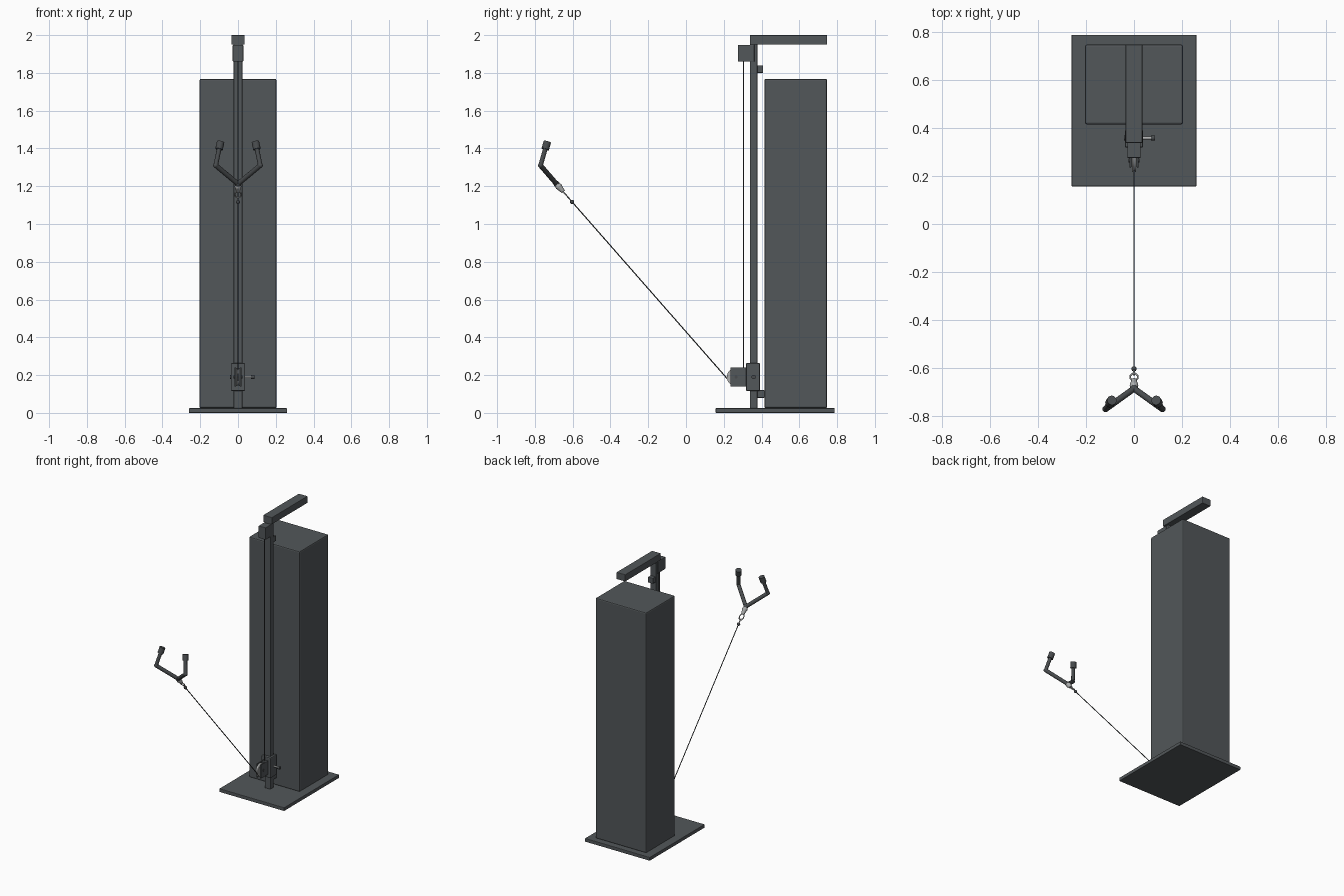
import bpy, math
from mathutils import Vector

if "Cube" in bpy.data.objects:
    bpy.data.objects.remove(bpy.data.objects["Cube"])


def material(name, rgb):
    m = bpy.data.materials.new(name)
    m.diffuse_color = (*rgb, 1)
    m.use_nodes = True
    m.node_tree.nodes["Principled BSDF"].inputs["Base Color"].default_value = m.diffuse_color
    return m


SLATE = material("slate_grey", (0.085, 0.095, 0.101))
DARK = material("dark_grey", (0.065, 0.071, 0.075))
STEEL = material("light_steel", (0.42, 0.43, 0.43))


def box(name, x, y, z, mat=SLATE, bevel=0.003):
    """Box from three (low, high) ranges."""
    bpy.ops.mesh.primitive_cube_add(size=1, location=[(a + b) / 2 for a, b in (x, y, z)])
    o = bpy.context.object
    o.name = name
    o.scale = [b - a for a, b in (x, y, z)]
    bpy.ops.object.transform_apply(location=False, rotation=False, scale=True)
    o.data.materials.append(mat)
    if bevel:
        m = o.modifiers.new("soft_edges", 'BEVEL')
        m.width, m.segments = bevel, 2
    return o


def rod(name, a, b, r1, mat=SLATE, r2=None, sides=20):
    """Cylinder or taper running from a to b."""
    a, b = Vector(a), Vector(b)
    bpy.ops.mesh.primitive_cone_add(vertices=sides, radius1=r1, radius2=r1 if r2 is None else r2,
                                    depth=(b - a).length, location=(a + b) / 2)
    o = bpy.context.object
    o.name = name
    o.rotation_euler = (b - a).to_track_quat('Z', 'Y').to_euler()
    o.data.materials.append(mat)
    bpy.ops.object.shade_smooth_by_angle(angle=math.radians(40))
    return o


def ball(name, p, r, mat=SLATE):
    bpy.ops.mesh.primitive_uv_sphere_add(segments=20, ring_count=12, radius=r, location=p)
    o = bpy.context.object
    o.name = name
    o.data.materials.append(mat)
    bpy.ops.object.shade_smooth()
    return o


# Base plate and weight tower
box("base_plate", (-.26, .26), (.157, .787), (0, .025))
box("weight_tower", (-.204, .204), (.415, .747), (.025, 1.768), bevel=.008)

# Column, top arm and standoffs
box("column", (-.023, .023), (.338, .378), (.025, 1.96))
box("top_arm", (-.035, .035), (.338, .747), (1.95, 2.0))
box("top_pulley_housing", (-.028, .028), (.275, .362), (1.86, 1.948))
for name, z in (("lower_standoff", .08), ("upper_standoff", 1.8)):
    y_end = .416 if z < 1 else .408
    box(name, (-.02, .02), (.376, y_end), (z, z + .04))

# Sliding carriage with locking pin
box("carriage", (-.038, .038), (.318, .392), (.116, .264), bevel=.006)
rod("locking_pin", (.036, .358, .19), (.075, .358, .19), .006, STEEL)
rod("pin_knob", (.07, .358, .19), (.088, .358, .19), .011, DARK)
rod("carriage_bolt", (-.042, .358, .19), (-.036, .358, .19), .01, DARK)

# Swivel pulley on the carriage
for s in (-1, 1):
    box("pulley_side_plate", sorted((s * .011, s * .019)), (.236, .32), (.14, .24), bevel=.002)
    rod("pulley_bolt", (s * .018, .265, .19), (s * .023, .265, .19), .008, DARK)
    rod("pulley_flange", (0, .262, .19), (s * .009, .262, .19), .04, STEEL, .046, 32)
box("pulley_back_block", (-.019, .019), (.292, .32), (.142, .238))

# Cables
rod("vertical_cable", (0, .305, .23), (0, .305, 1.87), .003, DARK, sides=10)
END = Vector((0, -.603, 1.117))
PULL = Vector((0, -.655, .756)).normalized()
rod("pull_cable", (0, .228, .17), END, .003, DARK, sides=10)
ball("cable_stop", END, .011, DARK)

# Link ring and swivel connector
rod("link_shank", END, END + PULL * .04, .0035, STEEL, sides=10)
bpy.ops.mesh.primitive_torus_add(major_radius=.016, minor_radius=.0035, major_segments=28,
                                 minor_segments=8, location=END + PULL * .052)
ring = bpy.context.object
ring.name = "link_ring"
ring.scale.y = 1.4
ring.rotation_euler.x = math.atan2(PULL.z, PULL.y)
ring.data.materials.append(STEEL)
bpy.ops.object.shade_smooth()
rod("swivel_barrel", END + PULL * .07, END + PULL * .108, .01, STEEL, .018)
rod("swivel_cap", END + PULL * .108, END + PULL * .135, .018, STEEL, .011)

# Forked handle, mirrored left and right
hub = END + PULL * .126
ball("handle_hub", hub, .016, DARK)
for s in (-1, 1):
    elbow = Vector((s * .118, -.77, 1.31))
    tip = Vector((s * .092, -.734, 1.435))
    rod("handle_arm", hub, elbow, .013, DARK)
    ball("handle_elbow", elbow, .0135, DARK)
    rod("handle_post", elbow, tip, .012, DARK)
    cap_start = tip + (elbow - tip).normalized() * .042
    rod("handle_end_cap", cap_start, tip, .02, DARK)
